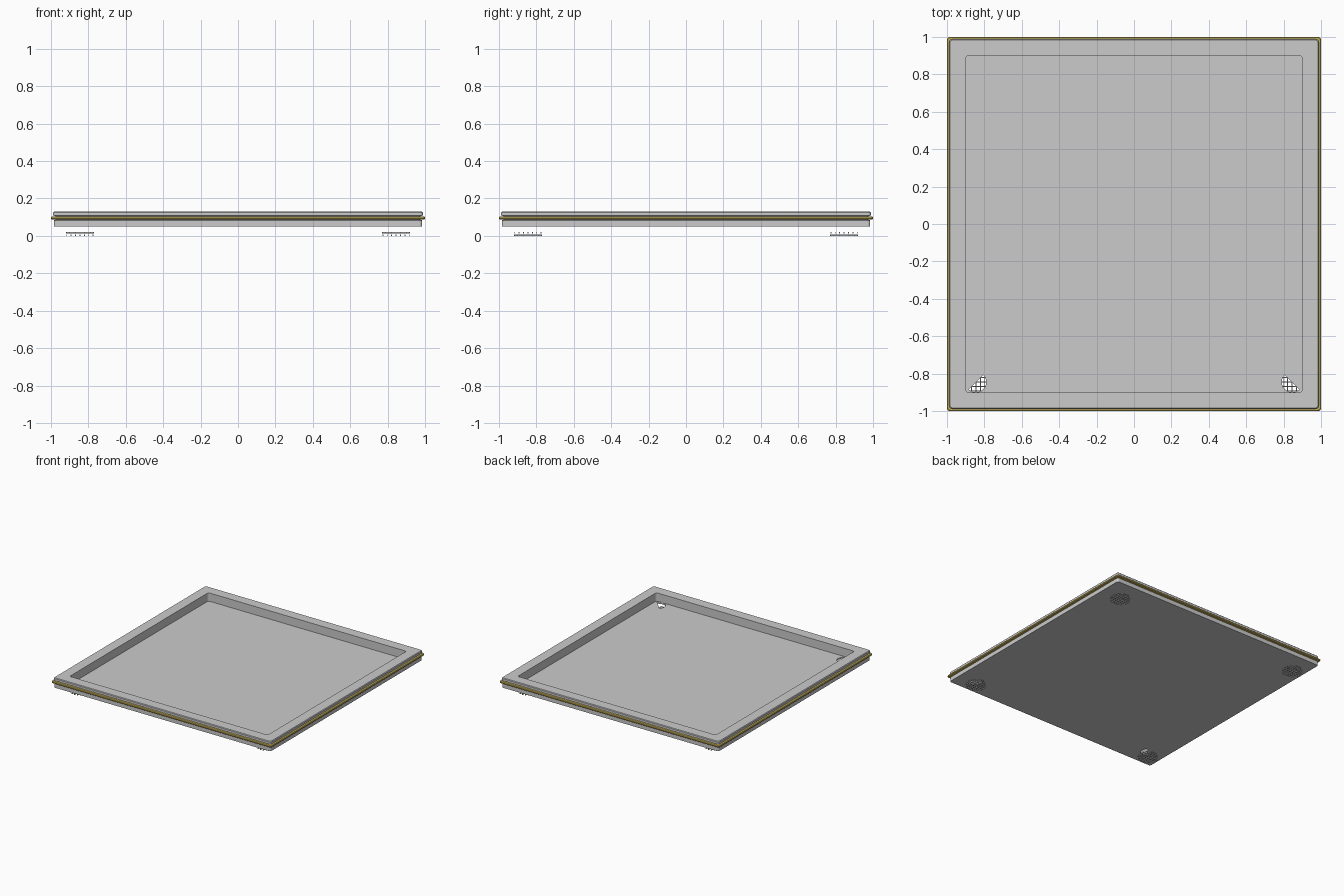
import bpy, bmesh, math

if "Cube" in bpy.data.objects:
    bpy.data.objects.remove(bpy.data.objects["Cube"])

def make_object(name, bm, color=None):
    bmesh.ops.recalc_face_normals(bm, faces=bm.faces)
    mesh = bpy.data.meshes.new(name)
    bm.to_mesh(mesh)
    bm.free()
    ob = bpy.data.objects.new(name, mesh)
    bpy.context.collection.objects.link(ob)
    if color:
        mat = bpy.data.materials.new(name)
        mat.diffuse_color = color
        mat.use_nodes = True
        mat.node_tree.nodes["Principled BSDF"].inputs["Base Color"].default_value = mat.diffuse_color
        mesh.materials.append(mat)
    return ob

def ring(bm, half, radius, z, seg=4):
    # rounded square loop of vertices
    verts = []
    for k in range(4):
        mid = math.pi / 4 + k * math.pi / 2
        cx = math.copysign(half - radius, math.cos(mid))
        cy = math.copysign(half - radius, math.sin(mid))
        for i in range(seg + 1):
            a = (k + i / seg) * math.pi / 2
            verts.append(bm.verts.new((cx + radius * math.cos(a), cy + radius * math.sin(a), z)))
    return verts

def loft(bm, profile, closed):
    rings = [ring(bm, *p) for p in profile]
    pairs = list(zip(rings, rings[1:]))
    if closed:
        pairs.append((rings[-1], rings[0]))
    for a, b in pairs:
        n = len(a)
        for i in range(n):
            j = (i + 1) % n
            bm.faces.new((a[i], a[j], b[j], b[i]))
    if not closed:
        bm.faces.new(rings[0])
        bm.faces.new(rings[-1])

# tray: bottom, outer wall with a groove, rim and sunken floor
bm = bmesh.new()
loft(bm, [(0.985, 0.015, 0.05), (0.985, 0.015, 0.083), (0.975, 0.012, 0.086),
          (0.975, 0.012, 0.106), (0.988, 0.015, 0.109), (0.988, 0.015, 0.126),
          (0.983, 0.014, 0.131), (0.90, 0.015, 0.131), (0.90, 0.015, 0.063)], False)
tray = make_object("tray", bm)

# half-round drain openings in the two front corners
C, R = 0.845, 0.055
bm = bmesh.new()
for s in (-1, 1):
    lo, hi = [], []
    for i in range(17):
        # half disc on the front, inward side of the corner diagonal
        a = math.radians(135 + 180 * i / 16)
        x, y = s * (C + R * math.cos(a)), -C + R * math.sin(a)
        lo.append(bm.verts.new((x, y, 0.03)))
        hi.append(bm.verts.new((x, y, 0.09)))
    bm.faces.new(lo)
    bm.faces.new(hi)
    for i in range(17):
        j = (i + 1) % 17
        bm.faces.new((lo[i], lo[j], hi[j], hi[i]))
cutter = make_object("drain_cutter", bm)
cutter.hide_render = True
cutter.hide_viewport = True
cut = tray.modifiers.new("drains", 'BOOLEAN')
cut.object = cutter
cut.operation = 'DIFFERENCE'
cut.solver = 'EXACT'

# gold trim band around the edge
bm = bmesh.new()
loft(bm, [(0.97, 0.012, 0.088), (0.996, 0.015, 0.088), (1.0, 0.016, 0.092),
          (1.0, 0.016, 0.100), (0.996, 0.015, 0.104), (0.97, 0.012, 0.104)], True)
make_object("gold_trim", bm, (0.65, 0.5, 0.12, 1))

# round wire grilles under the four corners: two crossed layers of thin bars
def bar(bm, cx, cy, z, lx, ly, h):
    vs = bmesh.ops.create_cube(bm, size=1)["verts"]
    for v in vs:
        v.co = (cx + v.co.x * lx, cy + v.co.y * ly, z + v.co.z * h)

for sx, side in ((-1, "left"), (1, "right")):
    for sy, end in ((-1, "front"), (1, "back")):
        bm = bmesh.new()
        for i in range(7):
            o = (i - 3) * 0.0235
            length = 2 * math.sqrt(0.075 ** 2 - o ** 2)
            bar(bm, sx * C, sy * C + o, 0.018, length, 0.005, 0.008)
            bar(bm, sx * C + o, sy * C, 0.004, 0.005, length, 0.008)
        make_object(f"grille_{end}_{side}", bm)
